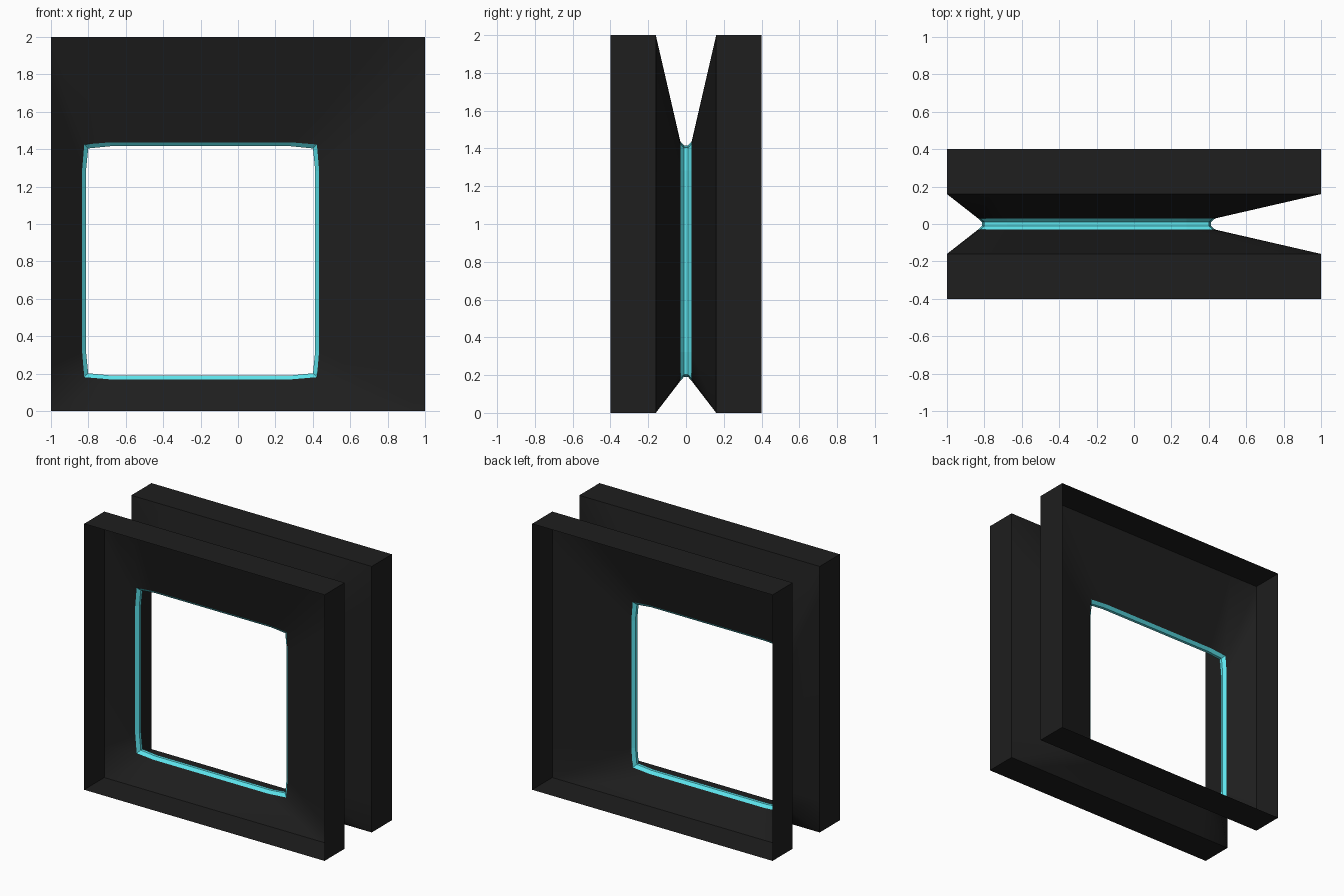
import bpy, bmesh

if "Cube" in bpy.data.objects:
    bpy.data.objects.remove(bpy.data.objects["Cube"])


def material(name, color):
    m = bpy.data.materials.new(name)
    m.diffuse_color = color
    m.use_nodes = True
    m.node_tree.nodes["Principled BSDF"].inputs["Base Color"].default_value = m.diffuse_color
    return m


DARK = material("dark_shell", (0.013, 0.013, 0.013, 1))
CYAN = material("cyan_trim", (0.11, 0.78, 0.85, 1))


def ring(y, mid, corner, inset, cx, cz):
    """Twelve-point square loop whose corners may be pulled in slightly."""
    pts = []
    for c, s in ((1, 0), (0, 1), (-1, 0), (0, -1)):
        for u, v in ((mid, -inset), (mid, inset), (corner, corner)):
            pts.append((cx + u * c - v * s, y, cz + u * s + v * c))
    return pts


def loft(name, loops, mat, smooth=False):
    """Open sheet of quads joining consecutive loops."""
    bm = bmesh.new()
    rows = [[bm.verts.new(p) for p in loop] for loop in loops]
    faces = []
    for a, b in zip(rows, rows[1:]):
        n = len(a)
        for i in range(n):
            j = (i + 1) % n
            f = bm.faces.new((a[i], b[i], b[j], a[j]))
            f.smooth = smooth
            faces.append(f)
    # faces look into the opening (the first one is on the right side)
    bm.normal_update()
    if faces[0].normal.x > 0:
        bmesh.ops.reverse_faces(bm, faces=faces)
    me = bpy.data.meshes.new(name)
    bm.to_mesh(me)
    bm.free()
    me.materials.append(mat)
    ob = bpy.data.objects.new(name, me)
    bpy.context.collection.objects.link(ob)
    return ob


def outer(y):
    return ring(y, 1.0, 1.0, 0.76, 0, 1)


def inner(y, mid, corner):
    return ring(y, mid, corner, 0.48, -0.2, 0.803)


# Front and back halves: straight outer wall, then funnel to the opening
for side, s in (("front", -1), ("back", 1)):
    loft(side + "_outer_wall", [outer(0.4 * s), outer(0.16 * s)], DARK)
    loft(side + "_funnel", [outer(0.16 * s), inner(0.03 * s, 0.634, 0.622)],
         DARK, smooth=True)

# Bevelled trim around the off-centre opening
loft("opening_trim", [inner(-0.03, 0.634, 0.622), inner(-0.011, 0.613, 0.601),
                      inner(0.011, 0.613, 0.601), inner(0.03, 0.634, 0.622)], CYAN)
